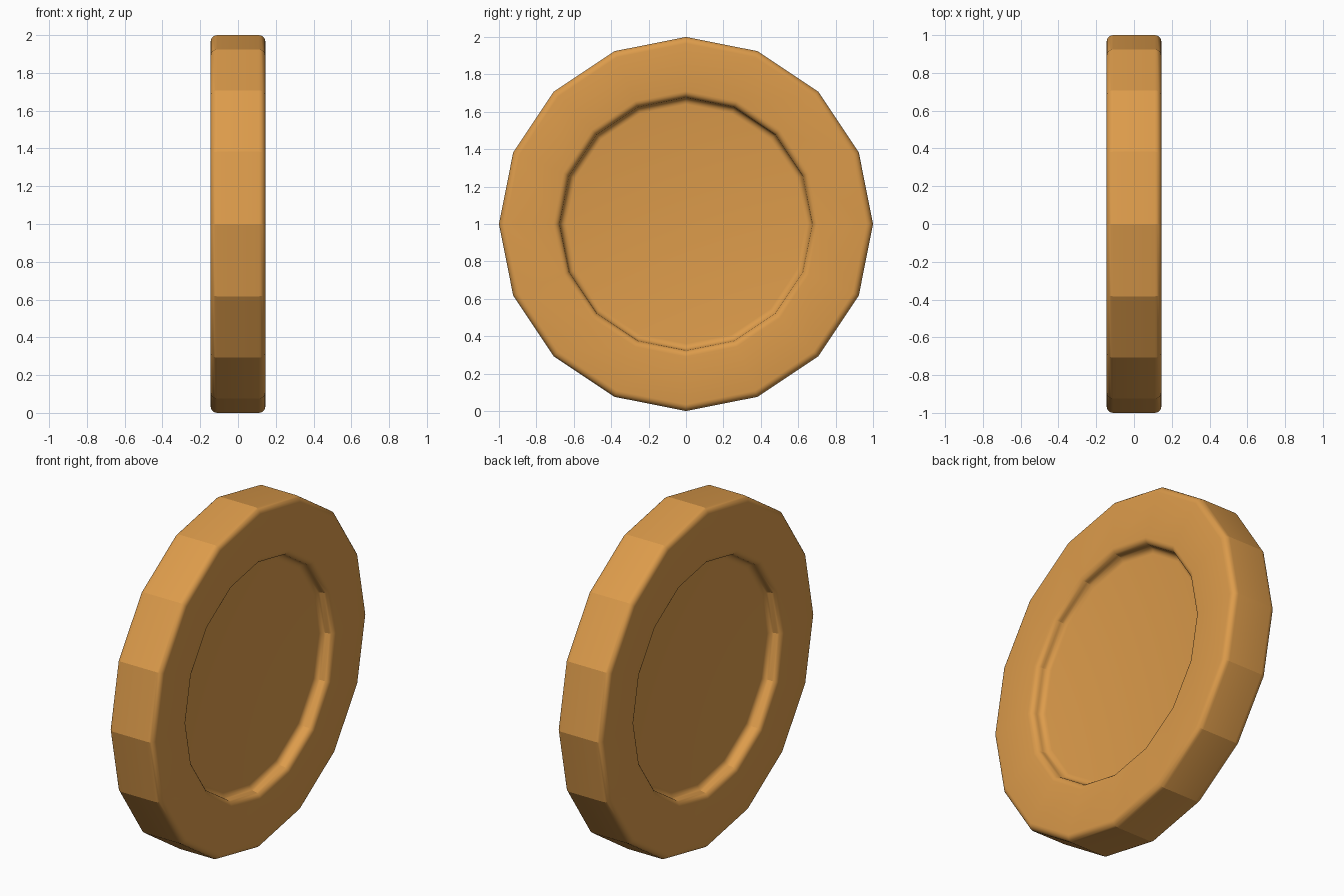
import bpy, bmesh, math

if "Cube" in bpy.data.objects:
    bpy.data.objects.remove(bpy.data.objects["Cube"])

SIDES = 16
HALF = 0.145      # half thickness
ROUND = 0.035     # edge rounding radius
RECESS_R = 0.675  # radius of the recess wall
STEPS = 5


def arc(cx, cr, start, end):
    """Quarter arc in the (x, radius) plane."""
    pts = []
    for i in range(STEPS + 1):
        a = math.radians(start + (end - start) * i / STEPS)
        pts.append((cx + ROUND * math.cos(a), cr + ROUND * math.sin(a)))
    return pts


# Half profile from rim to recess floor: outer edge, recess lip, recess fillet
outer = arc(HALF - ROUND, 1 - ROUND, 90, 0)
lip = arc(HALF - ROUND, RECESS_R + ROUND, 0, -90)
fillet = arc(HALF - ROUND, RECESS_R - ROUND, 90, 180)
half = outer + lip + fillet[1:]
profile = [(-x, r) for x, r in reversed(half)] + half

# Revolve the profile around the x axis
bm = bmesh.new()
rings = []
for x, r in profile:
    ring = []
    for i in range(SIDES):
        a = 2 * math.pi * i / SIDES
        ring.append(bm.verts.new((x, r * math.cos(a), 1 + r * math.sin(a))))
    rings.append(ring)
for a, b in zip(rings, rings[1:]):
    for i in range(SIDES):
        j = (i + 1) % SIDES
        bm.faces.new((a[i], a[j], b[j], b[i]))

# Flat recess floors on both sides
bm.faces.new(rings[0])
bm.faces.new(rings[-1])
bmesh.ops.recalc_face_normals(bm, faces=bm.faces)

mesh = bpy.data.meshes.new("disc")
bm.to_mesh(mesh)
bm.free()
disc = bpy.data.objects.new("disc", mesh)
bpy.context.collection.objects.link(disc)

# Orange gold colour
mat = bpy.data.materials.new("orange_gold")
mat.diffuse_color = (0.72, 0.33, 0.07, 1)
mat.use_nodes = True
mat.node_tree.nodes["Principled BSDF"].inputs["Base Color"].default_value = mat.diffuse_color
mesh.materials.append(mat)

# Smooth roundings, crisp rim facets
bpy.context.view_layer.objects.active = disc
disc.select_set(True)
bpy.ops.object.shade_smooth_by_angle(angle=math.radians(20))
